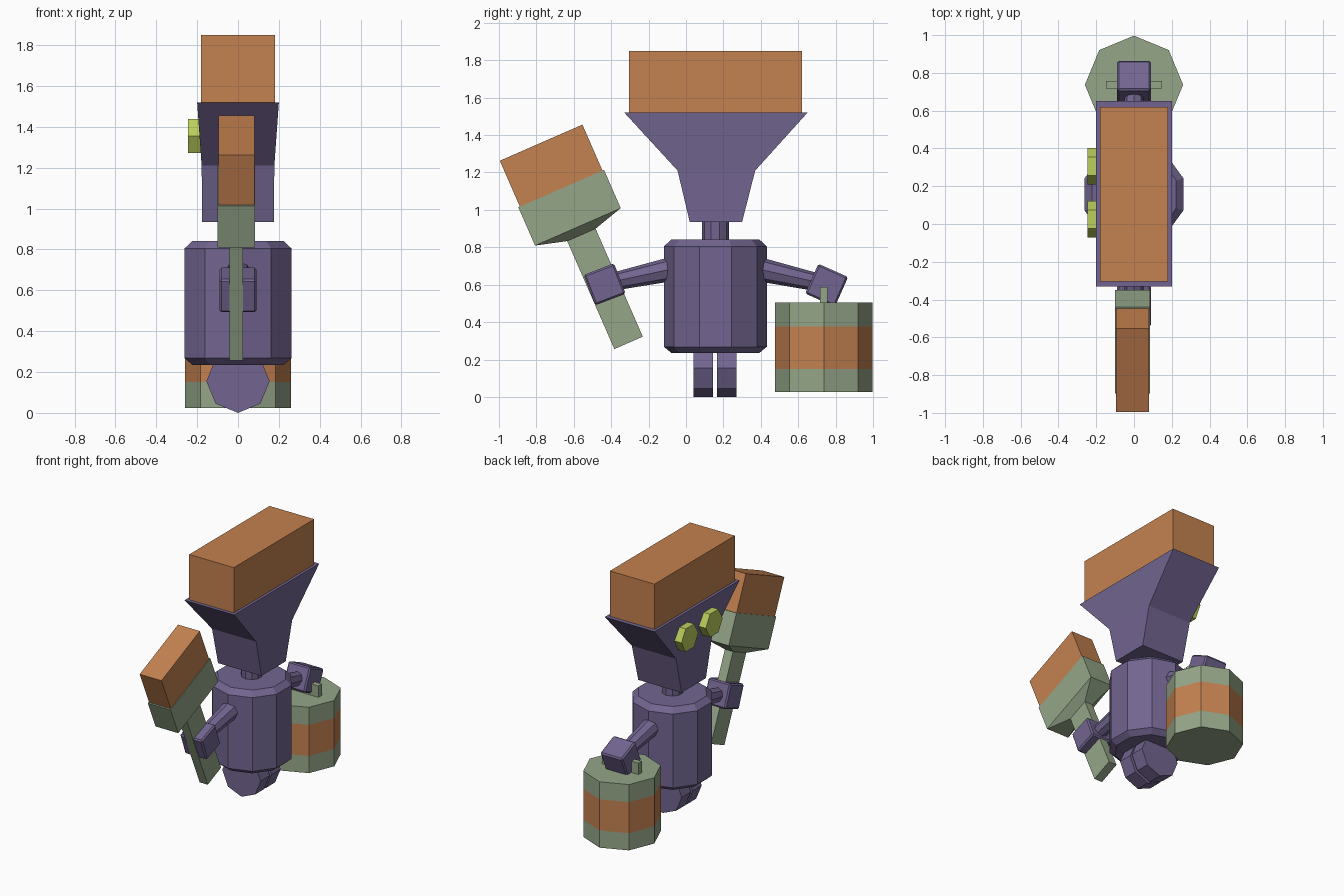
import bpy, bmesh
from math import cos, sin, pi, radians
from mathutils import Vector

if "Cube" in bpy.data.objects:
    bpy.data.objects.remove(bpy.data.objects["Cube"])


def material(name, rgb):
    m = bpy.data.materials.new(name)
    m.diffuse_color = (*rgb, 1)
    m.use_nodes = True
    m.node_tree.nodes["Principled BSDF"].inputs["Base Color"].default_value = m.diffuse_color
    return m


PURPLE = material("purple", (0.17, 0.13, 0.28))
ORANGE = material("orange", (0.55, 0.22, 0.08))
GREEN = material("sage", (0.30, 0.38, 0.25))
LIME = material("lime", (0.50, 0.62, 0.11))


def loft(name, rings, mats):
    """Skin a list of equal-length rings; mats gives one material per band."""
    bm = bmesh.new()
    vs = [[bm.verts.new(p) for p in r] for r in rings]
    slots = list(dict.fromkeys(mats))
    n = len(rings[0])
    for k, (a, b) in enumerate(zip(vs, vs[1:])):
        for i in range(n):
            j = (i + 1) % n
            bm.faces.new((a[i], a[j], b[j], b[i])).material_index = slots.index(mats[k])
    bm.faces.new(vs[0][::-1]).material_index = slots.index(mats[0])
    bm.faces.new(vs[-1]).material_index = slots.index(mats[-1])
    bmesh.ops.recalc_face_normals(bm, faces=bm.faces)
    me = bpy.data.meshes.new(name)
    bm.to_mesh(me)
    bm.free()
    for m in slots:
        me.materials.append(m)
    ob = bpy.data.objects.new(name, me)
    bpy.context.collection.objects.link(ob)
    return ob


def ring(c, r, n, axis):
    """Regular polygon about an axis, first vertex on y (or on x for axis y)."""
    pts = []
    for i in range(n):
        u, v = r * cos(2 * pi * i / n), r * sin(2 * pi * i / n)
        off = {"z": (v, u, 0), "y": (u, 0, v), "x": (0, u, v)}[axis]
        pts.append(Vector(c) + Vector(off))
    return pts


def rect(hx, y0, y1, z, x=0):
    return [(x - hx, y0, z), (x + hx, y0, z), (x + hx, y1, z), (x - hx, y1, z)]


def stack(name, sections, mats, x=0):
    return loft(name, [rect(hx, y0, y1, z, x) for hx, y0, y1, z in sections],
                mats if isinstance(mats, list) else [mats] * (len(sections) - 1))


CY = 0.157

# Head and its bristle block
stack("head", [(0.175, 0.02, 0.30, 0.935), (0.178, -0.045, 0.37, 1.21),
               (0.20, -0.33, 0.65, 1.52)], PURPLE)
stack("head_bristles", [(0.18, -0.305, 0.62, 1.515), (0.18, -0.305, 0.62, 1.85)], ORANGE)

# Hexagonal eyes on the -x face
for i, y in enumerate((0.025, 0.305)):
    loft(f"eye_{i + 1}", [ring((x, y, 1.355), 0.097, 6, "x") for x in (-0.245, -0.17)], [LIME])

# Neck and chamfered body
loft("neck", [ring((0, CY, z), 0.072, 10, "z") for z in (0.82, 0.94)], [PURPLE])
loft("body", [ring((0, CY, z), r, 10, "z") for z, r in
              ((0.235, 0.235), (0.268, 0.275), (0.805, 0.275), (0.842, 0.235))], [PURPLE] * 3)

# Two octagonal feet side by side
for i, y in enumerate((0.04, 0.165)):
    loft(f"foot_{i + 1}", [ring((0, yy, 0.155), 0.155, 8, "y") for yy in (y, y + 0.105)], [PURPLE])

# Arms and hands
for side, y0, y1, z1, hy, hz, ang in (("bucket", 0.35, 0.74, 0.605, 0.752, 0.597, -24),
                                      ("brush", -0.04, -0.42, 0.61, -0.435, 0.602, 21)):
    loft(f"{side}_arm", [ring((0, y0, 0.692), 0.068, 8, "y"),
                         ring((0, y1, z1), 0.047, 8, "y")], [PURPLE])
    hand = stack(f"{side}_hand", [(0.09, -0.087, 0.087, -0.087), (0.09, -0.087, 0.087, 0.087)], PURPLE)
    hand.location = (0, hy, hz)
    hand.rotation_euler.x = radians(ang)
    bev = hand.modifiers.new("edges", "BEVEL")
    bev.width, bev.segments = 0.01, 1

# Paint brush, built upright then tilted
brush = [
    stack("brush_handle", [(0.033, -0.083, 0.083, 0), (0.033, -0.083, 0.083, 0.63),
                           (0.092, -0.25, 0.25, 0.677), (0.092, -0.25, 0.25, 0.90)], GREEN, -0.008),
    stack("brush_bristles", [(0.088, -0.241, 0.241, 0.895), (0.088, -0.241, 0.241, 1.168)],
          ORANGE, -0.008)]
for ob in brush:
    ob.location = (0, -0.307, 0.289)
    ob.rotation_euler.x = radians(23.6)

# Paint bucket with an orange band, and its grip
loft("bucket", [ring((0, 0.737, z), 0.26, 8, "z") for z in (0.025, 0.15, 0.377, 0.505)],
     [GREEN, ORANGE, GREEN])
stack("bucket_grip", [(0.147, 0.717, 0.757, 0.50), (0.147, 0.717, 0.757, 0.588)], GREEN)
